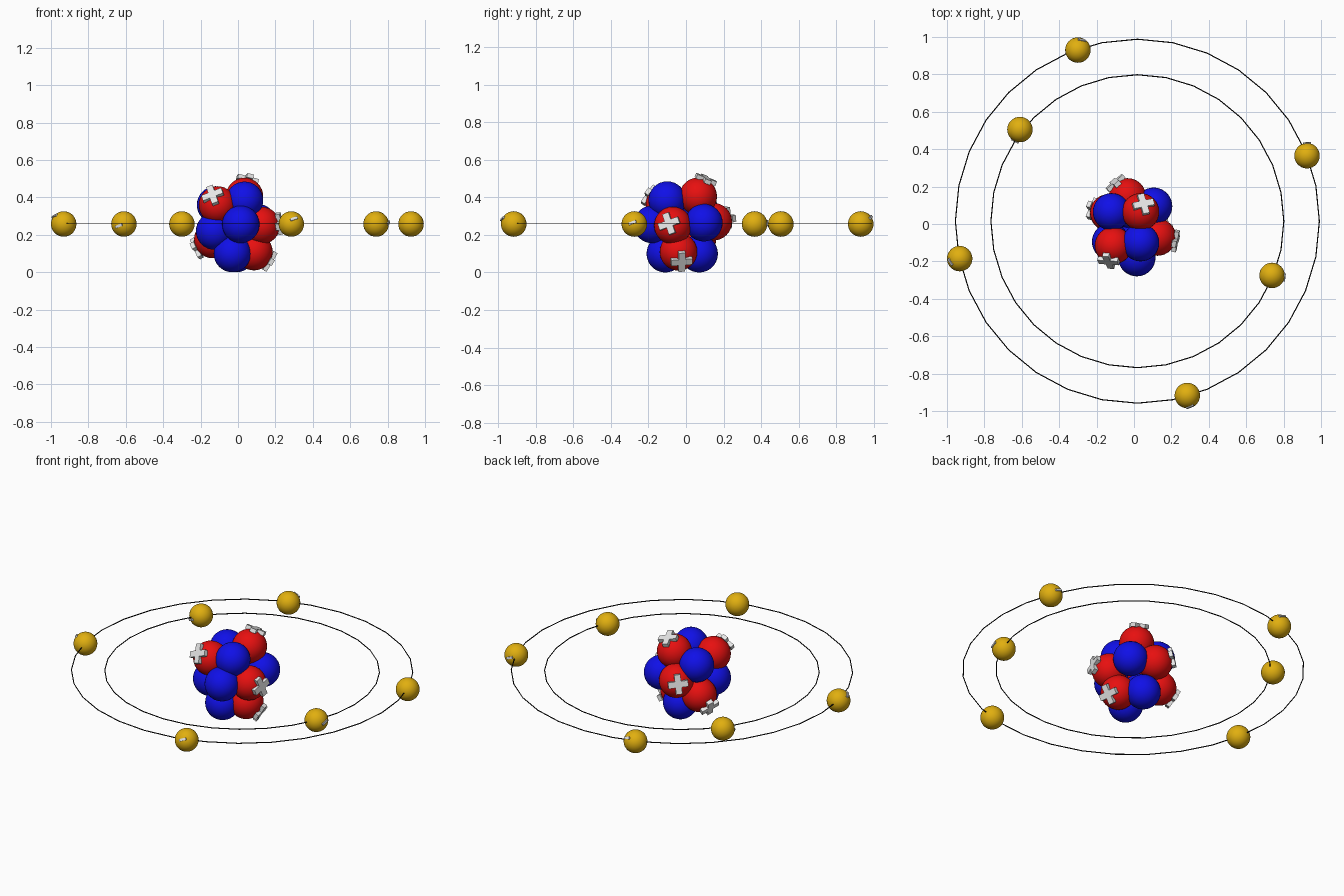
import bpy
from math import radians
from mathutils import Vector, Quaternion

cube = bpy.data.objects.get("Cube")
if cube:
    bpy.data.objects.remove(cube, do_unlink=True)


def make_material(name, rgb):
    mat = bpy.data.materials.new(name)
    mat.use_nodes = True
    colour = (*rgb, 1)
    mat.diffuse_color = colour
    mat.node_tree.nodes["Principled BSDF"].inputs["Base Color"].default_value = colour
    return mat


RED = make_material("red", (0.8, 0.005, 0.005))
BLUE = make_material("blue", (0.005, 0.005, 0.8))
GOLD = make_material("gold", (0.75, 0.43, 0.005))
WHITE = make_material("off white", (0.8, 0.8, 0.8))
BLACK = make_material("black", (0.005, 0.005, 0.005))


def finish(name, mat):
    obj = bpy.context.object
    obj.name = name
    obj.data.materials.append(mat)
    return obj


def ball(name, centre, radius, mat):
    bpy.ops.mesh.primitive_uv_sphere_add(segments=32, ring_count=16,
                                         radius=radius, location=centre)
    bpy.ops.object.shade_smooth()
    return finish(name, mat)


def bar(name, centre, direction, distance, size, roll):
    """A small raised bar lying against a ball, facing along direction."""
    d = Vector(direction).normalized()
    bpy.ops.mesh.primitive_cube_add(size=1, location=Vector(centre) + d * distance)
    obj = finish(name, WHITE)
    obj.scale = size
    obj.rotation_mode = 'QUATERNION'
    obj.rotation_quaternion = (d.to_track_quat('Z', 'Y')
                               @ Quaternion((0, 0, 1), radians(roll)))


# Protons: centre, direction and roll of the raised plus sign
NUCLEON_RADIUS = 0.1
protons = [
    ((-0.11, -0.115, 0.36), (-0.25, -0.8, 0.5), 25),
    ((0.035, 0.065, 0.405), (0.15, 0.4, 0.9), 35),
    ((0.125, -0.07, 0.25), (0.95, -0.2, 0.1), 20),
    ((0.085, -0.04, 0.11), (0.75, 0.15, -0.45), 5),
    ((-0.135, 0.06, 0.175), (-0.8, 0.2, -0.45), 20),
    ((-0.035, 0.145, 0.27), (-0.6, 0.7, 0.2), 5),
]
for i, (centre, direction, roll) in enumerate(protons, 1):
    ball(f"proton_{i}", centre, NUCLEON_RADIUS, RED)
    for arm, turn in (("a", 0), ("b", 90)):
        bar(f"plus_{i}_{arm}", centre, direction, 0.1,
            (0.115, 0.036, 0.024), roll + turn)

# Neutrons
neutrons = [
    (0.015, -0.18, 0.256), (-0.03, -0.11, 0.1), (0.035, -0.1, 0.385),
    (-0.125, -0.095, 0.22), (0.105, 0.095, 0.265), (-0.12, 0.065, 0.36),
    (-0.01, 0.07, 0.1),
]
for i, centre in enumerate(neutrons, 1):
    ball(f"neutron_{i}", centre, NUCLEON_RADIUS, BLUE)

# Electrons: position and direction of the raised minus sign
electrons = [
    ((-0.3, 0.93), (0.3, 0.75, 0.5)),
    ((0.925, 0.365), (0, 1, 0.1)),
    ((-0.932, -0.185), (-0.7, -0.25, 0.6)),
    ((0.285, -0.917), (0.2, -0.85, 0.4)),
    ((-0.61, 0.505), (-0.4, -0.9, -0.15)),
    ((0.738, -0.275), (0.95, -0.15, 0.1)),
]
for i, ((x, y), direction) in enumerate(electrons, 1):
    centre = (x, y, 0.258)
    ball(f"electron_{i}", centre, 0.068, GOLD)
    bar(f"minus_{i}", centre, direction, 0.066, (0.042, 0.014, 0.012), 20)

# Thin orbit rings
for name, radius in (("inner_orbit", 0.783), ("outer_orbit", 0.973)):
    bpy.ops.mesh.primitive_torus_add(major_segments=32, minor_segments=6,
                                     major_radius=radius, minor_radius=0.003,
                                     location=(0.018, 0.015, 0.262))
    finish(name, BLACK)
